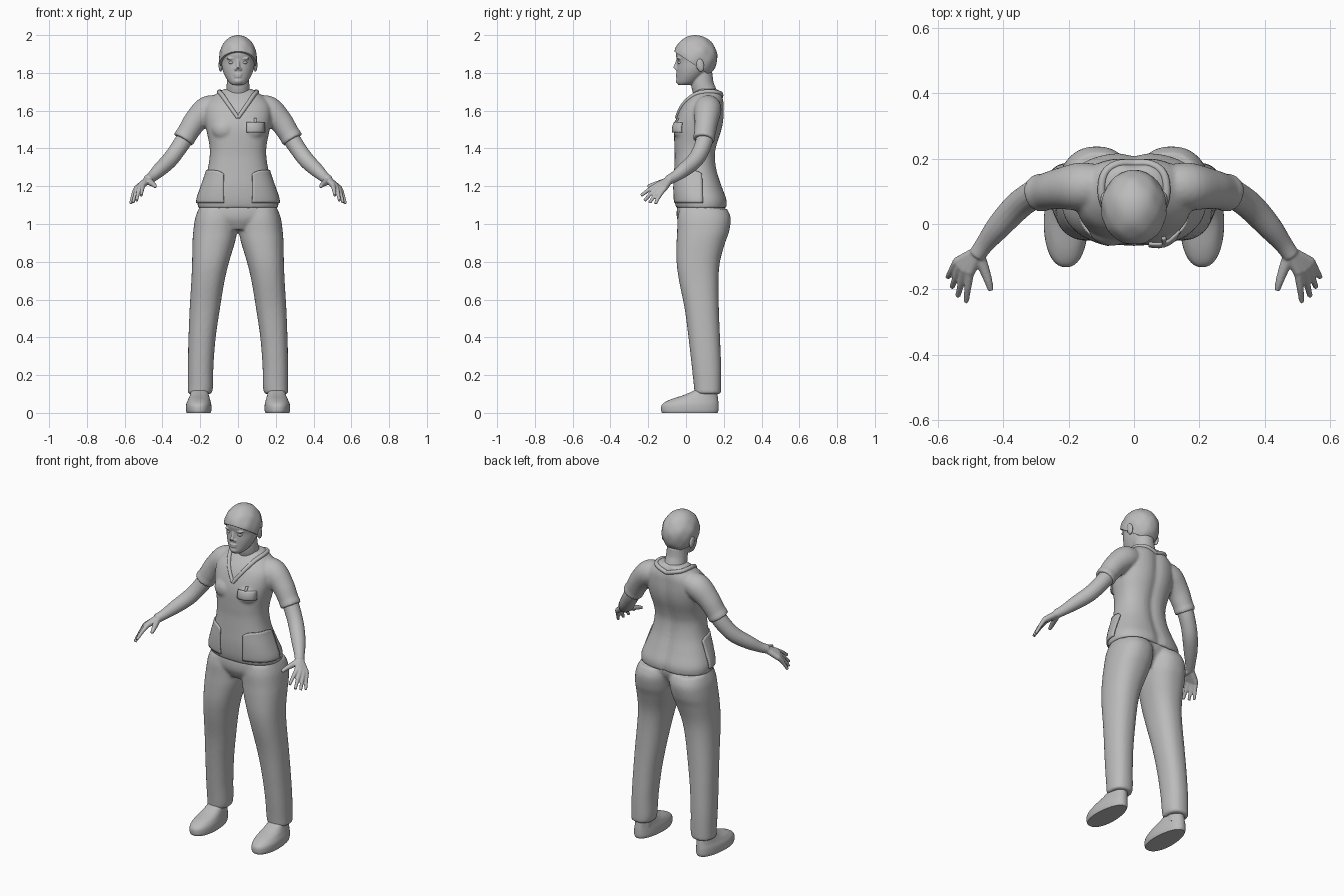
import bpy, bmesh, math
from mathutils import Vector, Matrix
from mathutils.bvhtree import BVHTree

if "Cube" in bpy.data.objects:
    bpy.data.objects.remove(bpy.data.objects["Cube"], do_unlink=True)

grey = bpy.data.materials.new("plain grey")
grey.use_nodes = True
grey.diffuse_color = (0.5, 0.5, 0.5, 1)
grey.node_tree.nodes["Principled BSDF"].inputs["Base Color"].default_value = (0.5, 0.5, 0.5, 1)
SIDES = (1, -1)


def spline(rows, steps=5):
    """Smooth curve through rows of numbers of any length."""
    result = []
    for i in range(len(rows) - 1):
        a, b, c, d = (rows[max(i - 1, 0)], rows[i], rows[i + 1], rows[min(i + 2, len(rows) - 1)])
        for s in range(steps):
            t = s / steps
            result.append([0.5 * (2 * q + (r - p) * t + (2 * p - 5 * q + 4 * r - u) * t * t
                                  + (3 * q - p - 3 * r + u) * t ** 3)
                           for p, q, r, u in zip(a, b, c, d)])
    result.append(list(rows[-1]))
    return result


def skin_rings(bm, rings):
    """Join rings of points into a closed solid."""
    loops = [[bm.verts.new(p) for p in ring] for ring in rings]
    count = len(loops[0])
    for low, high in zip(loops, loops[1:]):
        for i in range(count):
            j = (i + 1) % count
            bm.faces.new((low[i], low[j], high[j], high[i]))
    bm.faces.new(loops[0])
    bm.faces.new(loops[-1])


def stack(bm, rows, side=1, power=2.0, groove=0.0, count=40):
    """Solid from level rings: height, centre x, half width, front y, back y."""
    rings = []
    for z, cx, rx, front, back in spline(rows):
        ring = []
        for i in range(count):
            angle = math.tau * i / count
            c, s = math.cos(angle), math.sin(angle)
            x = cx + rx * math.copysign(abs(c) ** (2 / power), c)
            y = (front + back) / 2 + (back - front) / 2 * math.copysign(abs(s) ** (2 / power), s)
            if s > 0:
                y -= groove * math.exp(-(x / 0.03) ** 2)
            ring.append((x * side, y, z))
        rings.append(ring)
    skin_rings(bm, rings)


def tube(bm, rows, side=1, count=16, snap=None):
    """Round limb through rows of x, y, z, radius."""
    path = spline(rows)
    points = [Vector((x * side, y, z)) for x, y, z, r in path]
    if snap:
        points = [snap.find_nearest(p)[0] for p in points]
    span = (points[-1] - points[0]).normalized()
    up = Vector((0, 1, 0)) if abs(span.z) > 0.9 else Vector((0, 0, 1))
    rings = []
    for i, p in enumerate(points):
        along = points[min(i + 1, len(points) - 1)] - points[max(i - 1, 0)]
        across = along.cross(up).normalized()
        other = across.cross(along).normalized()
        rings.append([p + path[i][3] * (across * math.cos(a) + other * math.sin(a))
                      for a in (math.tau * k / count for k in range(count))])
    skin_rings(bm, rings)


def ball(bm, centre, size, side=1, tilt=0.0):
    x, y, z = centre
    place = (Matrix.Translation((x * side, y, z)) @ Matrix.Rotation(tilt, 4, 'X')
             @ Matrix.Diagonal((*size, 1)))
    return bmesh.ops.create_uvsphere(bm, u_segments=32, v_segments=20, radius=1, matrix=place)


def finish(bm, name, voxel=0, smooth=4):
    """Turn the bmesh into an object; a voxel size blends its pieces together."""
    bmesh.ops.recalc_face_normals(bm, faces=bm.faces[:])
    mesh = bpy.data.meshes.new(name)
    bm.to_mesh(mesh)
    bm.free()
    for face in mesh.polygons:
        face.use_smooth = True
    mesh.set_sharp_from_angle(angle=math.radians(50))
    mesh.materials.append(grey)
    obj = bpy.data.objects.new(name, mesh)
    bpy.context.scene.collection.objects.link(obj)
    if voxel:
        blend = obj.modifiers.new("blend", 'REMESH')
        blend.mode = 'VOXEL'
        blend.voxel_size = voxel
        blend.use_smooth_shade = True
        soften = obj.modifiers.new("soften", 'SMOOTH')
        soften.factor = 0.5
        soften.iterations = smooth
    return obj


# Trousers: two legs blended into the hips
bm = bmesh.new()
for side in SIDES:
    stack(bm, [(0.1, .203, .063, .045, .185), (.14, .199, .067, .042, .187), (.25, .198, .068, .03, .186),
               (.4, .19, .072, .013, .18), (.55, .176, .08, -.007, .174), (.7, .159, .088, -.037, .172),
               (.8, .145, .098, -.05, .18), (.9, .129, .112, -.05, .207), (.96, .121, .116, -.047, .228),
               (1.03, .113, .114, -.045, .237), (1.08, .105, .104, -.035, .218)], side, 2.3)
stack(bm, [(.97, 0, .08, -.02, .15), (1.02, 0, .17, -.045, .18),
           (1.06, 0, .2, -.05, .2), (1.1, 0, .205, -.045, .205)], power=2.3)
finish(bm, "trousers", 0.009)

# Shirt: torso, bust and short sleeves
bm = bmesh.new()
stack(bm, [(1.085, 0, .212, -.052, .217), (1.13, 0, .213, -.062, .217), (1.2, 0, .19, -.066, .192),
           (1.28, 0, .163, -.063, .167), (1.36, 0, .15, -.06, .157), (1.42, 0, .152, -.062, .167),
           (1.5, 0, .168, -.062, .192), (1.56, 0, .177, -.05, .202), (1.62, 0, .175, -.025, .203),
           (1.66, 0, .15, .005, .2), (1.7, 0, .1, .045, .185), (1.715, 0, .07, .06, .17)],
      power=2.4, groove=0.012)
for side in SIDES:
    ball(bm, (.07, -.01, 1.5), (.07, .057, .065), side)
    tube(bm, [(.09, .12, 1.62, .06), (.16, .115, 1.605, .073), (.225, .108, 1.545, .063),
              (.265, .1, 1.485, .057), (.288, .095, 1.448, .055)], side, 24)
    tube(bm, [(.276, .098, 1.468, .058), (.29, .094, 1.445, .058)], side, 24)
shirt = finish(bm, "shirt", 0.008)
surface = BVHTree.FromObject(shirt, bpy.context.evaluated_depsgraph_get())

# V-neck collar band lying on the shirt
bm = bmesh.new()
for side in SIDES:
    tube(bm, [(0, -.06, 1.565, .01), (.045, -.03, 1.63, .011), (.083, .03, 1.685, .012),
              (.1, .1, 1.7, .012), (.08, .165, 1.695, .012), (0, .2, 1.68, .012)], side, 12, surface)
finish(bm, "collar")


def patch(name, ray, steps=14):
    """Thin cloth plate laid on the shirt where the rays land."""
    bm = bmesh.new()
    grid = []
    for i in range(steps + 1):
        row = []
        for j in range(steps + 1):
            origin, direction = ray(i / steps, j / steps)
            spot, normal, index, distance = surface.ray_cast(origin, direction)
            row.append(bm.verts.new(spot - direction * 0.004))
        grid.append(row)
    for a, b in zip(grid, grid[1:]):
        for j in range(steps):
            bm.faces.new((a[j], a[j + 1], b[j + 1], b[j]))
    obj = finish(bm, name)
    plate = obj.modifiers.new("thickness", 'SOLIDIFY')
    plate.thickness = 0.009
    plate.offset = 0


def hip_ray(side):
    """Rays toward the body axis, wrapping from the belly to the hip."""
    def ray(u, v):
        angle = math.radians(-60 + 65 * u)
        out = Vector((side * math.cos(angle), math.sin(angle), 0))
        top = 1.285 - 0.02 * (2 * u - 1) ** 4
        return Vector((0, 0.07, 1.112 + (top - 1.112) * v)) + out, -out
    return ray


def chest_ray(x0, x1, z0, z1):
    return lambda u, v: (Vector((x0 + (x1 - x0) * u, -1, z0 + (z1 - z0) * v)), Vector((0, 1, 0)))


# Hip pockets and name badge
patch("left_pocket", hip_ray(1))
patch("right_pocket", hip_ray(-1))
patch("badge", chest_ray(.045, .14, 1.485, 1.537), 6)
patch("badge_clip", chest_ray(.085, .097, 1.535, 1.56), 3)

# Bare arms with hands, fingers and thumbs
bm = bmesh.new()
fingers = [((.502, -.148, 1.208), (.513, -.238, 1.15)), ((.518, -.142, 1.2), (.538, -.22, 1.123)),
           ((.532, -.132, 1.19), (.556, -.193, 1.112)), ((.542, -.118, 1.184), (.569, -.163, 1.106))]
for side in SIDES:
    tube(bm, [(.23, .105, 1.54, .045), (.28, .1, 1.455, .046), (.325, .078, 1.387, .044),
              (.365, .045, 1.335, .043), (.415, -.01, 1.287, .038), (.455, -.06, 1.25, .029),
              (.48, -.095, 1.232, .026)], side)
    for knuckle, tip in fingers:
        tube(bm, [(.474, -.085, 1.236, .02), (*knuckle, .016)], side)
        middle = [(a + b) / 2 for a, b in zip(knuckle, tip)]
        middle[2] += 0.005
        tube(bm, [(*knuckle, .014), (*middle, .011), (*tip, .0085)], side)
    tube(bm, [(.475, -.095, 1.228, .02), (.457, -.14, 1.216, .016),
              (.445, -.175, 1.207, .0125), (.437, -.203, 1.197, .009)], side)
finish(bm, "arms", 0.0045, 3)

# Head with neck, nose, brows, lips, chin and ears
bm = bmesh.new()
stack(bm, [(1.735, 0, .028, -.04, .02), (1.75, 0, .048, -.048, .06), (1.785, 0, .07, -.049, .1),
           (1.82, 0, .083, -.049, .13), (1.86, 0, .088, -.047, .145), (1.91, 0, .089, -.053, .15),
           (1.95, 0, .065, -.02, .12), (1.975, 0, .035, .02, .08)])
tube(bm, [(0, .115, 1.63, .078), (0, .102, 1.69, .064), (0, .087, 1.74, .06), (0, .083, 1.8, .057)], 1, 24)
tube(bm, [(0, -.043, 1.87, .008), (0, -.051, 1.845, .009), (0, -.058, 1.823, .012)])
ball(bm, (0, -.036, 1.757), (.025, .018, .017))
ball(bm, (0, -.046, 1.792), (.024, .009, .006))
ball(bm, (0, -.045, 1.78), (.021, .01, .007))
for side in SIDES:
    ball(bm, (.011, -.049, 1.82), (.009, .01, .008), side)
    ball(bm, (.034, -.037, 1.876), (.026, .011, .007), side)
    ball(bm, (.092, .075, 1.842), (.011, .021, .037), side, 0.2)
finish(bm, "head", 0.004, 3)

# Eyes
bm = bmesh.new()
for side in SIDES:
    ball(bm, (.034, -.03, 1.855), (.016, .014, .009), side)
finish(bm, "eyes")

# Short hair: a lumpy cap trimmed along a slope from fringe to nape
bm = bmesh.new()
ball(bm, (0, .049, 1.88), (.1, .117, .12))
bmesh.ops.subdivide_edges(bm, edges=bm.edges[:], cuts=1, use_grid_fill=True)
for v in bm.verts:
    lump = math.sin(70 * v.co.x + 2) * math.sin(60 * v.co.y) * math.sin(55 * v.co.z)
    v.co.x *= 1 + 0.03 * lump
    v.co.y += (v.co.y - 0.05) * 0.03 * lump
cut = bmesh.ops.bisect_plane(bm, geom=bm.verts[:] + bm.edges[:] + bm.faces[:],
                             plane_co=(0, -.06, 1.912), plane_no=(0, .14, .21), clear_inner=True)
rim = [e for e in cut["geom_cut"] if isinstance(e, bmesh.types.BMEdge)]
bmesh.ops.edgeloop_fill(bm, edges=rim)
finish(bm, "hair")

# Ankles and shoes
bm = bmesh.new()
for side in SIDES:
    tube(bm, [(.203, .11, .06, .046), (.2, .115, .2, .046)], side)
finish(bm, "ankles")
bm = bmesh.new()
for side in SIDES:
    stack(bm, [(0, .208, .064, -.127, .167), (.015, .208, .068, -.132, .172), (.045, .208, .067, -.126, .172),
               (.07, .206, .06, -.085, .17), (.095, .204, .053, -.01, .167), (.122, .203, .049, .05, .163)],
          side, 2.3)
for v in bm.verts:
    centre = math.copysign(0.208, v.co.x)
    v.co.x = centre + (v.co.x - centre) * (1 - 0.9 * max(0, v.co.y))
finish(bm, "shoes")
